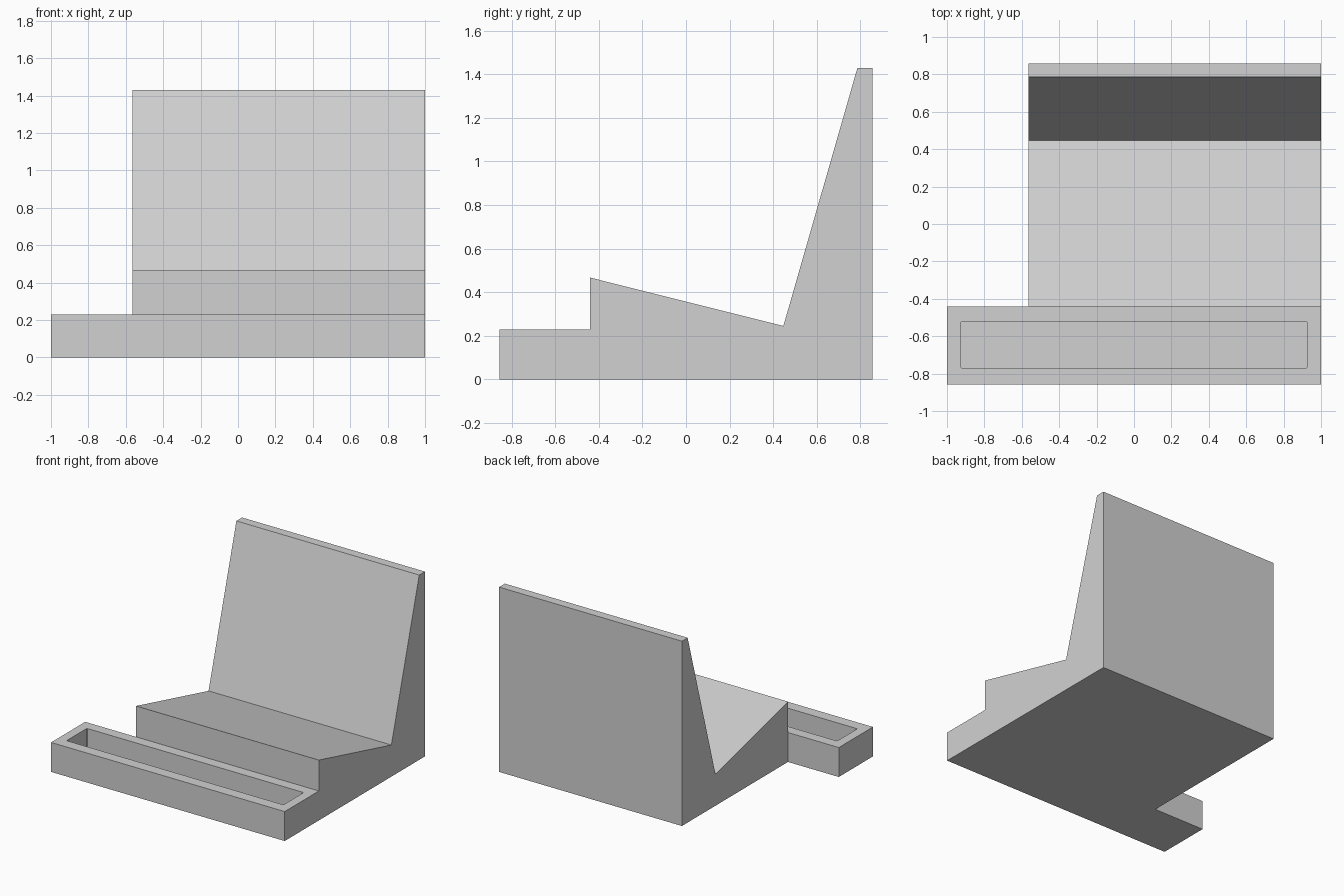
import bpy
import bmesh

cube = bpy.data.objects.get("Cube")
if cube:
    bpy.data.objects.remove(cube, do_unlink=True)

# Single plain grey material
grey = bpy.data.materials.new("plain grey")
grey.use_nodes = True
colour = (0.64, 0.64, 0.64, 1)
grey.diffuse_color = colour
grey.node_tree.nodes["Principled BSDF"].inputs["Base Color"].default_value = colour


def prism(name, outline, direction):
    """Extrude a closed outline along a direction into a solid object."""
    bm = bmesh.new()
    face = bm.faces.new([bm.verts.new(p) for p in outline])
    extruded = bmesh.ops.extrude_face_region(bm, geom=[face], use_keep_orig=True)
    moved = [v for v in extruded["geom"] if isinstance(v, bmesh.types.BMVert)]
    bmesh.ops.translate(bm, verts=moved, vec=direction)
    bmesh.ops.recalc_face_normals(bm, faces=bm.faces)
    mesh = bpy.data.meshes.new(name)
    bm.to_mesh(mesh)
    bm.free()
    mesh.materials.append(grey)
    obj = bpy.data.objects.new(name, mesh)
    bpy.context.collection.objects.link(obj)
    return obj


def combine(target, other, operation):
    """Apply a boolean and remove the helper."""
    mod = target.modifiers.new(operation.lower(), "BOOLEAN")
    mod.operation = operation
    mod.solver = "EXACT"
    mod.object = other
    bpy.context.view_layer.objects.active = target
    bpy.ops.object.modifier_apply(modifier=mod.name)
    bpy.data.objects.remove(other, do_unlink=True)


FRONT, STEP, BACK = -0.857, -0.44, 0.857
LEFT_EDGE, TRAY_TOP = -0.565, 0.228

# Cradle: sloping seat and leaning backrest, as one side profile
profile = [(STEP, 0), (BACK, 0), (BACK, 1.43), (0.787, 1.43),
           (0.447, 0.245), (STEP, 0.467)]
stand = prism("stand", [(LEFT_EDGE, y, z) for y, z in profile],
              (1 - LEFT_EDGE, 0, 0))

# Wide front tray, joined to the cradle
tray = prism("tray", [(-1, FRONT, 0), (1, FRONT, 0), (1, STEP, 0), (-1, STEP, 0)],
             (0, 0, TRAY_TOP))
combine(stand, tray, "UNION")

# Pocket sunk in the tray, with slightly clipped corners
x0, x1, y0, y1, c = -0.928, 0.928, -0.77, -0.522, 0.006
corners = [(x0 + c, y0), (x1 - c, y0), (x1, y0 + c), (x1, y1 - c),
           (x1 - c, y1), (x0 + c, y1), (x0, y1 - c), (x0, y0 + c)]
pocket = prism("pocket_cutter", [(x, y, 0.05) for x, y in corners], (0, 0, 0.5))
pocket.hide_render = True
# Keep the cutter clear of the cradle, which starts behind the pocket
combine(stand, pocket, "DIFFERENCE")
